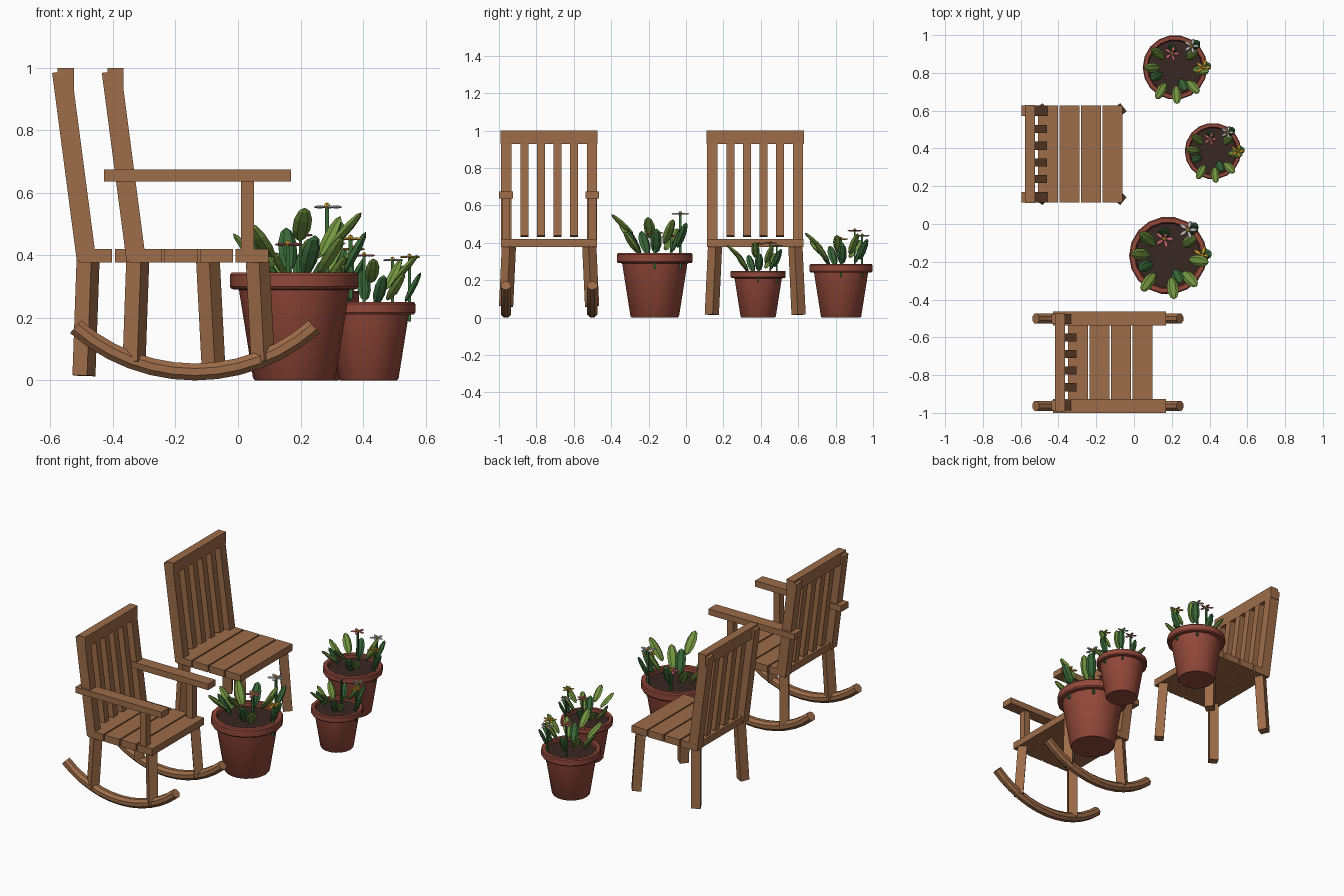
import bpy, bmesh, math, random
from mathutils import Vector, Matrix

if "Cube" in bpy.data.objects:
    bpy.data.objects.remove(bpy.data.objects["Cube"])

random.seed(4)


def mat(name, r, g, b):
    m = bpy.data.materials.new(name)
    m.diffuse_color = (r, g, b, 1)
    m.use_nodes = True
    m.node_tree.nodes["Principled BSDF"].inputs["Base Color"].default_value = m.diffuse_color
    return m


WOOD = mat("wood", .34, .15, .065)
CLAY = mat("terracotta", .29, .065, .042)
SOIL = mat("soil", .04, .02, .016)
LIGHT = mat("light_leaf", .17, .30, .05)
DARK = mat("dark_leaf", .04, .14, .04)
PINK = mat("pink_petal", .7, .16, .2)
WHITE = mat("white_petal", .8, .8, .78)
GOLD = mat("gold_petal", .75, .4, .03)


def finish(name, bm, m, smooth=False):
    bmesh.ops.recalc_face_normals(bm, faces=bm.faces)
    me = bpy.data.meshes.new(name)
    bm.to_mesh(me)
    bm.free()
    me.materials.append(m)
    ob = bpy.data.objects.new(name, me)
    bpy.context.collection.objects.link(ob)
    if smooth:
        bpy.ops.object.select_all(action='DESELECT')
        bpy.context.view_layer.objects.active = ob
        ob.select_set(True)
        bpy.ops.object.shade_smooth_by_angle(angle=math.radians(35))
    return ob


def beam(bm, p, q, wx, wy, yaw=0):
    # square bar running from p to q
    p, q = Vector(p), Vector(q)
    d = q - p
    rot = Vector((0, 0, 1)).rotation_difference(d).to_matrix().to_4x4()
    bmesh.ops.create_cube(bm, size=1, matrix=Matrix.Translation((p + q) / 2) @ rot
                          @ Matrix.Rotation(yaw, 4, 'Z') @ Matrix.Diagonal((wx, wy, d.length, 1)))


def box(bm, x0, x1, y0, y1, z0, z1):
    beam(bm, ((x0 + x1) / 2, (y0 + y1) / 2, z0), ((x0 + x1) / 2, (y0 + y1) / 2, z1), x1 - x0, y1 - y0)


def chair(tag, ox, oy, foot):
    # seat planks
    bm = bmesh.new()
    for i in range(4):
        c = ox - .296 + .1135 * i
        box(bm, c - .0525, c + .0525, oy - .257, oy + .257, .378, .421)
    finish(tag + "_seat", bm, WOOD)
    # back posts, slats and top rail
    bm = bmesh.new()
    for s in (-1, 1):
        beam(bm, (ox - .326, oy + s * .229, .385), (ox - .405, oy + s * .229, .988), .062, .055)
    finish(tag + "_back_posts", bm, WOOD)
    bm = bmesh.new()
    for k in (-1.5, -.5, .5, 1.5):
        beam(bm, (ox - .326, oy + k * .088, .435), (ox - .391, oy + k * .088, .94), .045, .043)
    finish(tag + "_back_slats", bm, WOOD)
    bm = bmesh.new()
    box(bm, ox - .418, ox - .366, oy - .26, oy + .26, .927, 1.0)
    finish(tag + "_top_rail", bm, WOOD)
    # splayed legs
    for name, xt, xb in (("back", -.321, -.334), ("front", .063, .082)):
        bm = bmesh.new()
        t = (.38 - foot) / .365
        for s in (-1, 1):
            beam(bm, (ox + xt, oy + s * .215, .38),
                 (ox + xt + (xb - xt) * t, oy + s * (.215 + .017 * t), foot), .054, .054, math.pi / 4)
        finish(tag + "_%s_legs" % name, bm, WOOD)


def rocking_parts(oy):
    for s, side in ((-1, "right"), (1, "left")):
        y = oy + s * .231
        # armrest with support
        bm = bmesh.new()
        box(bm, -.428, .169, y - .037, y + .037, .637, .675)
        finish(side + "_armrest", bm, WOOD)
        bm = bmesh.new()
        box(bm, .009, .051, y - .022, y + .022, .415, .64)
        finish(side + "_arm_support", bm, WOOD)
        # curved runner: ring swept along an arc
        bm = bmesh.new()
        rings, R, r = [], .576, .027
        for i in range(13):
            a = math.radians(-41.5 + 83 * i / 12)
            ring = []
            for k in range(8):
                b = math.tau * (k + .5) / 8
                rr = R + r * math.cos(b) / math.cos(math.pi / 8)
                ring.append(bm.verts.new((-.138 + rr * math.sin(a), y + r * math.sin(b) / math.cos(math.pi / 8),
                                          R + r - rr * math.cos(a))))
            rings.append(ring)
        for a, b in zip(rings, rings[1:]):
            for k in range(8):
                bm.faces.new((a[k], a[k - 1], b[k - 1], b[k]))
        bm.faces.new(rings[0])
        bm.faces.new(rings[-1])
        finish(side + "_runner", bm, WOOD)


def blob(bm, loc, rot, size, u=6, v=5):
    bmesh.ops.create_uvsphere(bm, u_segments=u, v_segments=v, radius=1,
                              matrix=Matrix.Translation(loc) @ rot @ Matrix.Diagonal((*size, 1)))


def leaf(bm, a, r, z, tilt, length, s, c):
    # long axis points outward and up
    a, tilt = math.radians(a), math.radians(tilt)
    rot = Matrix.Rotation(a, 4, 'Z') @ Matrix.Rotation(math.pi / 2 - tilt, 4, 'Y')
    blob(bm, c + Vector((r * math.cos(a), r * math.sin(a), z)) * s, rot,
         (.015 * s, .031 * s, length / 2 * s))


def pot_plant(tag, x, y, s, heights):
    c = Vector((x, y, 0))
    # pot wall with thick rim
    prof = [(0, 0), (.125, 0), (.132, .008), (.177, .29), (.2, .292), (.206, .3),
            (.206, .338), (.2, .345), (.178, .345), (.172, .338), (.17, .3)]
    bm = bmesh.new()
    vs = [bm.verts.new((x + p * s, y, z * s)) for p, z in prof]
    es = [bm.edges.new(e) for e in zip(vs, vs[1:])]
    bmesh.ops.spin(bm, geom=vs + es, cent=c, axis=(0, 0, 1), angle=math.tau, steps=18)
    bmesh.ops.remove_doubles(bm, verts=bm.verts, dist=.0005)
    finish(tag + "_pot", bm, CLAY, True)
    bm = bmesh.new()
    bmesh.ops.create_cone(bm, cap_ends=True, segments=18, radius1=.168 * s, radius2=.172 * s, depth=.03 * s,
                          matrix=Matrix.Translation(c + Vector((0, 0, .302 * s))))
    finish(tag + "_soil", bm, SOIL)
    # broad outer leaves
    bm = bmesh.new()
    for a, r, z, tilt in ((143, .14, .43, 48), (178, .145, .42, 50), (237, .175, .45, 42), (275, .175, .49, 42),
                          (311, .17, .41, 48), (350, .165, .485, 48), (36, .135, .47, 58)):
        leaf(bm, a + random.uniform(-4, 4), r, z + random.uniform(-.015, .015), tilt, .16, s, c)
    finish(tag + "_light_leaves", bm, LIGHT)
    bm = bmesh.new()
    for a, r, z, tilt in ((2, .195, .41, 62), (48, .195, .44, 65), (100, .12, .42, 68),
                          (205, .13, .4, 58), (295, .12, .4, 60)):
        leaf(bm, a, r, z, tilt, .15, s, c)
    # upright flower stems
    flowers = ((-.02, .088, PINK), (.105, .136, WHITE), (.18, 0, GOLD))
    for (fx, fy, m), h in zip(flowers, heights):
        beam(bm, (x + fx * s, y + fy * s, .26 * s), (x + fx * s, y + fy * s, h), .012 * s, .012 * s)
    finish(tag + "_dark_leaves_and_stems", bm, DARK)
    # flower heads
    for (fx, fy, m), h, n in zip(flowers, heights, ("pink", "white", "gold")):
        bm = bmesh.new()
        hub = Vector((x + fx * s, y + fy * s, h))
        for k in range(5):
            rot = Matrix.Rotation(math.tau * k / 5, 4, 'Z')
            blob(bm, hub + rot @ Vector((.029 * s, 0, 0)), rot, (.023 * s, .011 * s, .005 * s), 6, 4)
        finish("%s_%s_flower" % (tag, n), bm, m)
        bm = bmesh.new()
        blob(bm, hub + Vector((0, 0, .003)), Matrix(), (.011 * s, .011 * s, .011 * s), 6, 4)
        finish("%s_%s_flower_centre" % (tag, n), bm, GOLD)


chair("rocking_chair", 0, -.732, .06)
rocking_parts(-.732)
chair("plain_chair", -.159, .37, .015)
pot_plant("large", .18, -.167, 1, (.435, .555, .453))
pot_plant("medium", .217, .829, .83, (.465, .438, .42))
pot_plant("small", .418, .386, .725, (.4, .385, .395))
